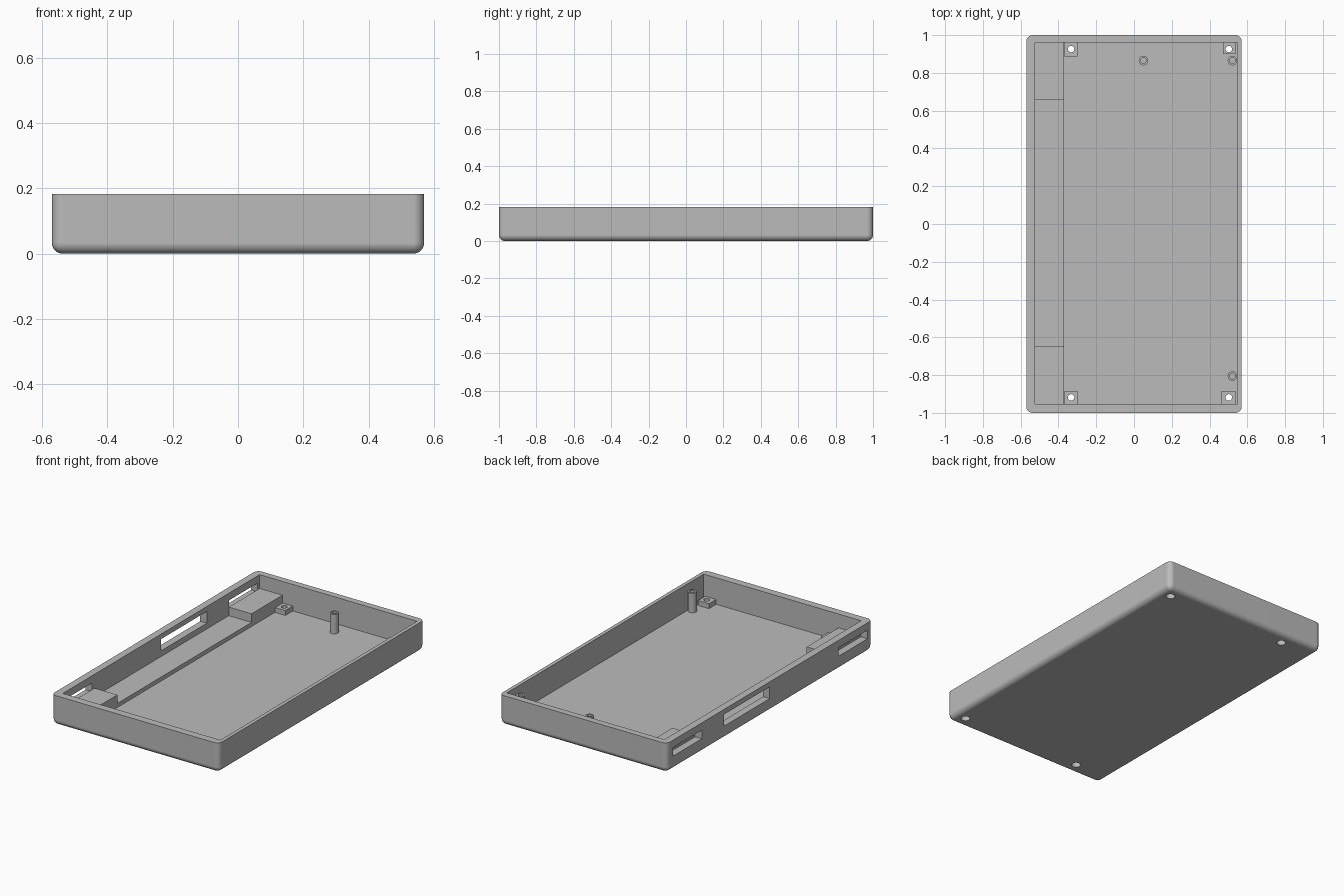
import bpy, bmesh, math

if "Cube" in bpy.data.objects:
    bpy.data.objects.remove(bpy.data.objects["Cube"])

grey = bpy.data.materials.new("plain_grey")
grey.diffuse_color = (0.5, 0.5, 0.5, 1)
grey.use_nodes = True
grey.node_tree.nodes["Principled BSDF"].inputs["Base Color"].default_value = grey.diffuse_color

# Main levels and inner limits of the tray
TOP, FLOOR = 0.183, 0.02
X0, X1, Y0, Y1 = -0.525, 0.547, -0.953, 0.96


def finish(name, bm):
    bmesh.ops.recalc_face_normals(bm, faces=bm.faces)
    mesh = bpy.data.meshes.new(name)
    bm.to_mesh(mesh)
    bm.free()
    mesh.materials.append(grey)
    obj = bpy.data.objects.new(name, mesh)
    bpy.context.collection.objects.link(obj)
    return obj


def box(name, x0, x1, y0, y1, z0, z1, radius=0):
    bm = bmesh.new()
    bmesh.ops.create_cube(bm, size=1)
    for v in bm.verts:
        v.co.x = x1 if v.co.x > 0 else x0
        v.co.y = y1 if v.co.y > 0 else y0
        v.co.z = z1 if v.co.z > 0 else z0
    if radius:  # round every edge except the top rim
        edges = [e for e in bm.edges if min(v.co.z for v in e.verts) < z1 - 1e-5]
        bmesh.ops.bevel(bm, geom=edges, offset=radius, segments=8,
                        profile=0.5, affect='EDGES')
    return finish(name, bm)


def rod(name, x, y, z0, z1, r):
    bm = bmesh.new()
    bmesh.ops.create_cone(bm, cap_ends=True, segments=32, radius1=r,
                          radius2=r, depth=z1 - z0)
    bmesh.ops.translate(bm, verts=bm.verts, vec=(x, y, (z0 + z1) / 2))
    return finish(name, bm)


def activate(obj):
    bpy.ops.object.select_all(action='DESELECT')
    obj.select_set(True)
    bpy.context.view_layer.objects.active = obj


def cut(obj, cutters):
    for c in cutters:
        activate(obj)
        mod = obj.modifiers.new("cut", 'BOOLEAN')
        mod.operation, mod.solver, mod.object = 'DIFFERENCE', 'EXACT', c
        bpy.ops.object.modifier_apply(modifier=mod.name)


def smooth(obj):
    activate(obj)
    bpy.ops.object.shade_smooth_by_angle(angle=math.radians(30))


def remove(objs):
    for o in objs:
        bpy.data.objects.remove(o)


# Tray shell with hollow interior
tray = box("tray_shell", -0.57, 0.57, -1, 1, 0, TOP, radius=0.033)
cutters = [box("cavity_cutter", X0, X1, Y0, Y1, FLOOR, 0.3)]

# Connector slots through the left wall
for y0, y1, z0, z1 in ((0.66, 0.94, 0.085, 0.138),
                       (0.0, 0.447, 0.08, 0.152),
                       (-0.95, -0.67, 0.085, 0.138)):
    cutters.append(box("slot_cutter", -0.7, X0 + 0.02, y0, y1, z0, z1))

# Screw holes with wider recesses underneath
screws = []
for x in (-0.333, 0.502):
    for y in (0.926, -0.918):
        screws.append((rod("screw_cutter", x, y, -0.1, 0.2, 0.017),
                       rod("recess_cutter", x, y, -0.1, 0.03, 0.026)))
cut(tray, cutters + [c for pair in screws for c in pair])

# Corner screw posts
posts = ((-0.368, -0.299, Y0, -0.883), (-0.368, -0.299, 0.887, Y1),
         (0.462, 0.537, Y0, -0.883), (0.472, 0.537, 0.9, Y1))
for (x0, x1, y0, y1), pair in zip(posts, ((screws[1]), screws[0], screws[3], screws[2])):
    post = box("screw_post", x0, x1, y0, y1, FLOOR - 0.002, 0.05)
    cut(post, pair)
    smooth(post)
remove(cutters + [c for pair in screws for c in pair])

# Raised ledge along the left wall with a taller block at each end
box("side_ledge", X0, -0.37, Y0, Y1, FLOOR - 0.002, 0.045)
box("back_block", X0, -0.37, 0.66, Y1, 0.04, 0.098)
box("front_block", X0, -0.37, Y0, -0.645, 0.04, 0.098)

# Tall hollow pillars
for x, y in ((0.05, 0.865), (0.521, 0.865), (0.521, -0.805)):
    pillar = rod("pillar", x, y, FLOOR - 0.002, 0.14, 0.025)
    bore = rod("bore_cutter", x, y, 0.06, 0.2, 0.015)
    cut(pillar, [bore])
    remove([bore])
    smooth(pillar)

smooth(tray)
weighted = tray.modifiers.new("weighted_normals", 'WEIGHTED_NORMAL')
weighted.keep_sharp = True
